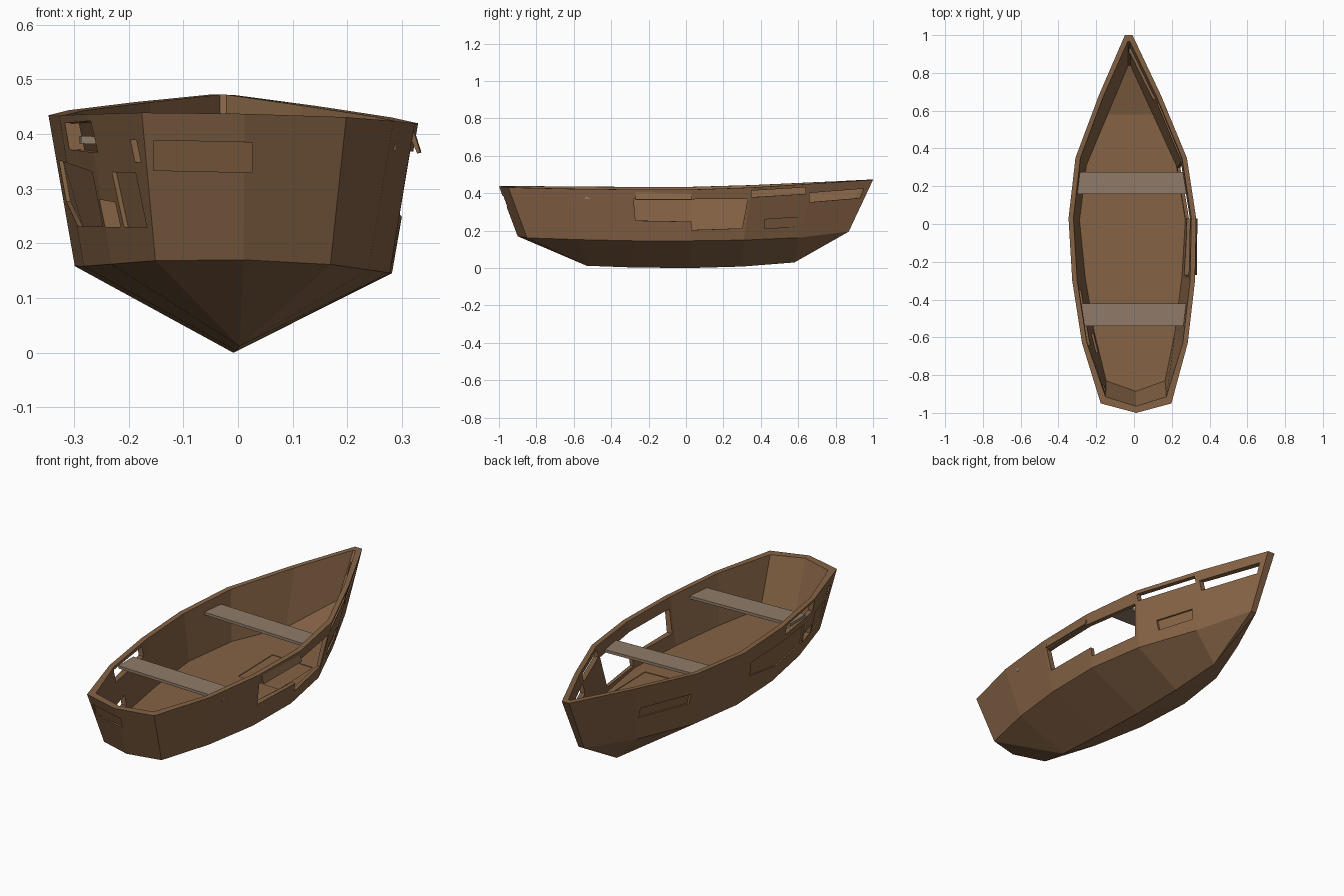
import bpy
import bmesh

cube = bpy.data.objects.get("Cube")
if cube:
    bpy.data.objects.remove(cube, do_unlink=True)


def material(name, rgb):
    mat = bpy.data.materials.new(name)
    mat.use_nodes = True
    mat.diffuse_color = (*rgb, 1)
    mat.node_tree.nodes["Principled BSDF"].inputs["Base Color"].default_value = (*rgb, 1)
    return mat


hull_wood = material("hull brown", (0.235, 0.125, 0.06))
bench_wood = material("weathered bench", (0.28, 0.2, 0.14))


def settle(x, y, z):
    """Give the old boat its slight roll and yaw."""
    return (x - 0.008 - 0.02 * y, y, z - 0.022 * x)


def finish(name, bm, mat):
    bmesh.ops.recalc_face_normals(bm, faces=bm.faces)
    mesh = bpy.data.meshes.new(name)
    bm.to_mesh(mesh)
    bm.free()
    mesh.materials.append(mat)
    obj = bpy.data.objects.new(name, mesh)
    bpy.context.scene.collection.objects.link(obj)
    return obj


def prism(name, near, far, mat):
    """Solid joining two matching outlines."""
    bm = bmesh.new()
    a = [bm.verts.new(settle(*p)) for p in near]
    b = [bm.verts.new(settle(*p)) for p in far]
    bm.faces.new(a)
    bm.faces.new(b[::-1])
    n = len(a)
    for i in range(n):
        j = (i + 1) % n
        bm.faces.new((a[i], b[i], b[j], a[j]))
    return finish(name, bm, mat)


def side_prism(name, outline, x0, x1, mat):
    """Side outline of (y, z) points pushed along x."""
    return prism(name, [(x0, y, z) for y, z in outline],
                 [(x1, y, z) for y, z in outline], mat)


# Stations from bow to stern centre: half width, y, z
rim = [(0.02, 1.0, 0.472), (0.165, 0.68, 0.455), (0.295, 0.35, 0.437),
       (0.338, 0.03, 0.427), (0.325, -0.3, 0.427), (0.28, -0.63, 0.43),
       (0.187, -0.95, 0.435), (0, -1.0, 0.437)]
chine = [(0.015, 0.87, 0.195), (0.13, 0.6, 0.165), (0.245, 0.31, 0.155),
         (0.29, 0.02, 0.152), (0.28, -0.28, 0.152), (0.235, -0.57, 0.157),
         (0.16, -0.85, 0.165), (0, -0.9, 0.17)]
keel = [(0, y, z) for y, z in ((0.58, 0.03), (0.58, 0.03), (0.3, 0.008), (0.02, 0),
                               (-0.28, 0.003), (-0.53, 0.012), (-0.53, 0.012), (-0.53, 0.012))]
floor_z = 0.198
floor = [(0.006, 0.84, 0.27)] + [(w, y, floor_z) for w, y in (
    (0.12, 0.58), (0.238, 0.31), (0.28, 0.02), (0.256, -0.28),
    (0.214, -0.57), (0.156, -0.83), (0, -0.886))]


def wall(y, z):
    """Half width of the outer side at a given y and z."""
    for (wa, ya, za), (wb, yb, zb), (wc, yc, zc), (wd, yd, zd) in zip(rim, rim[1:], chine, chine[1:]):
        t = (z - zc) / (za - zc)
        y0, y1 = yc + (ya - yc) * t, yd + (yb - yd) * t
        if y >= y1:
            s = (y0 - y) / (y0 - y1)
            w0, w1 = wc + (wa - wc) * t, wd + (wb - wd) * t
            return w0 + (w1 - w0) * s
    return 0


# Inner edge of the rim, drawn in at the sides, bow and stern
inner_rim = []
for i, (w, y, z) in enumerate(rim):
    shift = -0.035 if i == 0 else (0.035 if i > 5 else 0)
    inner_rim.append((max(w - 0.026, 0.006) if w else 0, y + shift, z))

# Hull shell: floor, inner wall, rim, outer wall and V bottom
bm = bmesh.new()
loops = []
for row in (floor, inner_rim, rim, chine, keel):
    points = row + [(-w, y, z) for w, y, z in row[-2::-1]]
    loops.append([bm.verts.new(settle(*p)) for p in points])
count = len(loops[0])
for a, b in zip(loops, loops[1:]):
    for i in range(count):
        j = (i + 1) % count
        bm.faces.new((a[i], a[j], b[j], b[i]))
base = loops[0]
for i in range(6):
    bm.faces.new((base[i], base[i + 1], base[-2 - i], base[-1 - i]))
bm.faces.new(base[6:9])
bmesh.ops.remove_doubles(bm, verts=bm.verts, dist=0.0001)
bmesh.ops.dissolve_degenerate(bm, edges=bm.edges, dist=0.0001)
hull = finish("hull", bm, hull_wood)


def carve(cutter):
    """Cut a helper solid out of the hull and discard it."""
    cutter.hide_render = True
    mod = hull.modifiers.new("opening", "BOOLEAN")
    mod.operation = "DIFFERENCE"
    mod.solver = "EXACT"
    mod.object = cutter
    with bpy.context.temp_override(object=hull, active_object=hull):
        bpy.ops.object.modifier_apply(modifier=mod.name)
    bpy.data.objects.remove(cutter, do_unlink=True)


# Openings right through the side: outline in y and z, then the range across x
openings = [
    ([(-0.28, 0.375), (-0.27, 0.26), (0.03, 0.255), (0.03, 0.21), (0.3, 0.218), (0.33, 0.375)], 0.2, 0.5),
    ([(0.35, 0.385), (0.64, 0.4), (0.64, 0.435), (0.35, 0.42)], 0.08, 0.5),
    ([(0.66, 0.355), (0.93, 0.375), (0.95, 0.425), (0.66, 0.405)], 0.0, 0.5),
    ([(-0.64, 0.36), (-0.35, 0.365), (-0.35, 0.413), (-0.64, 0.418)], -0.5, -0.2),
    ([(-0.68, 0.225), (-0.58, 0.225), (-0.58, 0.275), (-0.68, 0.27)], -0.5, -0.15),
    ([(-0.885, 0.345), (-0.85, 0.345), (-0.85, 0.385), (-0.885, 0.385)], -0.5, -0.12),
]
for outline, x0, x1 in openings:
    carve(side_prism("cutter", outline, x0, x1, hull_wood))

# Worn recesses where only the outer planking is gone: side, then outline
recesses = [
    (1, [(0.42, 0.215), (0.59, 0.225), (0.6, 0.275), (0.42, 0.265)]),
    (-1, [(0.36, 0.28), (0.62, 0.285), (0.62, 0.335), (0.36, 0.33)]),
    (-1, [(-0.56, 0.225), (-0.3, 0.225), (-0.06, 0.27), (-0.05, 0.345), (-0.3, 0.34), (-0.56, 0.325)]),
    (-1, [(-0.84, 0.225), (-0.7, 0.225), (-0.7, 0.325), (-0.84, 0.325)]),
]
for side, outline in recesses:
    carve(prism("cutter", [(side * (wall(y, z) - 0.008), y, z) for y, z in outline],
                [(side * 0.5, y, z) for y, z in outline], hull_wood))

# Recess in the stern board
slot = [(-0.165, -0.906, 0.33), (0.015, -0.953, 0.33), (0.015, -0.973, 0.385), (-0.165, -0.926, 0.385)]
carve(prism("cutter", slot, [(x, -1.1, z) for x, y, z in slot], hull_wood))

# Shallow worn patch in the floor
patch = [(y, floor_z + dz) for y, dz in ((0.03, -0.003), (0.31, -0.003), (0.31, 0.02), (0.03, 0.02))]
carve(side_prism("cutter", patch, -0.01, 0.215, hull_wood))

# Sprung plank leaning out over the large opening
strip = [(0.331, 0.415), (0.344, 0.374), (0.338, 0.372), (0.322, 0.41)]
prism("sprung_plank", [(x - 0.008, -0.27, z) for x, z in strip],
      [(x, 0.03, z) for x, z in strip], hull_wood)

# Two plank benches
for name, y0, y1 in (("bow_bench", 0.16, 0.275), ("stern_bench", -0.54, -0.42)):
    outline = [(y0, 0.376), (y1, 0.376), (y1, 0.39), (y0, 0.39)]
    side_prism(name, outline, -0.29, 0.286, bench_wood)
